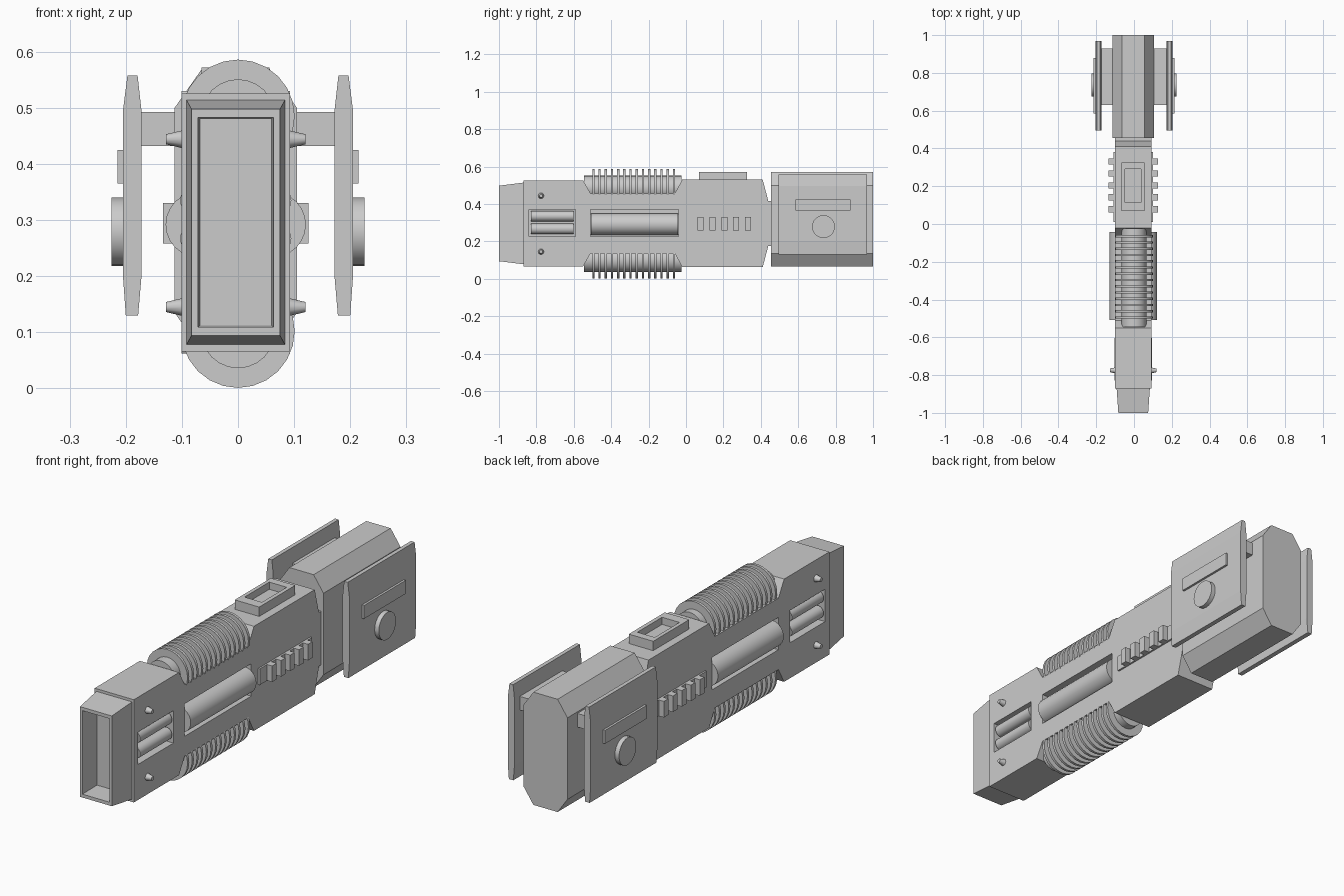
import bpy, bmesh, math
from mathutils import Matrix, Vector

if "Cube" in bpy.data.objects:
    bpy.data.objects.remove(bpy.data.objects["Cube"])

CX = -0.004   # hull sits slightly off the centre line
CZ = 0.296    # height of the long axis


def finish(name, bm, smooth=False):
    bmesh.ops.recalc_face_normals(bm, faces=bm.faces[:])
    me = bpy.data.meshes.new(name)
    bm.to_mesh(me)
    bm.free()
    ob = bpy.data.objects.new(name, me)
    bpy.context.collection.objects.link(ob)
    if smooth:
        bpy.context.view_layer.objects.active = ob
        ob.select_set(True)
        bpy.ops.object.shade_smooth_by_angle(angle=math.radians(35))
        ob.select_set(False)
    return ob


def box(name, x, y, z):
    bm = bmesh.new()
    size = Vector((x[1] - x[0], y[1] - y[0], z[1] - z[0]))
    mid = Vector((x[0] + x[1], y[0] + y[1], z[0] + z[1])) / 2
    bmesh.ops.create_cube(bm, size=1, matrix=Matrix.Translation(mid) @ Matrix.Diagonal(size).to_4x4())
    return finish(name, bm)


def cyl(name, c, r, depth, axis, r2=None, seg=24, smooth=True):
    bm = bmesh.new()
    rot = Matrix.Rotation(math.pi / 2, 4, 'Y') if axis == 'X' else Matrix.Rotation(-math.pi / 2, 4, 'X')
    bmesh.ops.create_cone(bm, cap_ends=True, segments=seg, radius1=r, radius2=r if r2 is None else r2,
                          depth=depth, matrix=Matrix.Translation(c) @ rot)
    return finish(name, bm, smooth)


def prism(name, pts, to3d, a, b):
    """Extrude a closed profile between positions a and b."""
    bm = bmesh.new()
    va, vb = ([bm.verts.new(to3d(p, t)) for p in pts] for t in (a, b))
    bm.faces.new(va)
    bm.faces.new(vb)
    n = len(pts)
    for i in range(n):
        bm.faces.new((va[i], va[(i + 1) % n], vb[(i + 1) % n], vb[i]))
    return finish(name, bm)


def along_x(p, t):
    return (t, p[0], p[1])


def along_y(p, t):
    return (p[0], t, p[1])


def cut(ob, cutters):
    for c in cutters:
        m = ob.modifiers.new('recess', 'BOOLEAN')
        m.operation, m.object, m.solver = 'DIFFERENCE', c, 'EXACT'
        c.hide_render = True
        bpy.context.view_layer.objects.active = ob
        bpy.ops.object.modifier_apply(modifier=m.name)
        bpy.data.objects.remove(c)


def span(s, a, b, c=CX):
    return tuple(sorted((c + s * a, c + s * b)))


# Main hull: side profile mirrored about the long axis, with slots in both flanks
half = [(-0.87, 0.23), (-0.55, 0.23), (-0.51, 0.16), (-0.06, 0.16), (-0.02, 0.234),
        (0.41, 0.234), (0.44, 0.12), (0.47, 0.12)]
profile = [(y, CZ + h) for y, h in half] + [(y, CZ - h) for y, h in reversed(half)]
HW = 0.097
hull = prism('main_hull', profile, along_x, CX - HW, CX + HW)
slots = []
for s in (-1, 1):
    slots.append(box('slot_cutter', span(s, HW - 0.04, 0.2), (-0.51, -0.04), (0.225, 0.37)))
    slots.append(box('slot_cutter', span(s, HW - 0.04, 0.2), (-0.84, -0.59), (0.225, 0.37)))
cut(hull, slots)

# Tapered nozzle with a rectangular opening
bm = bmesh.new()
rings = [(0.088, 0.218, -0.87), (0.079, 0.202, -1.0), (0.067, 0.187, -1.0), (0.064, 0.184, -0.9)]
loops = [[bm.verts.new((CX + sx * w, y, CZ + sz * h)) for sx, sz in ((-1, -1), (1, -1), (1, 1), (-1, 1))]
         for w, h, y in rings]
for a, b in zip(loops, loops[1:]):
    for i in range(4):
        bm.faces.new((a[i], a[(i + 1) % 4], b[(i + 1) % 4], b[i]))
bm.faces.new(loops[0])
bm.faces.new(loops[-1])
finish('nozzle', bm)

# Finned coolers above and below
for label, z in (('upper', 0.485), ('lower', 0.102)):
    cyl(label + '_cooler_core', (0, -0.285, z), 0.066, 0.52, 'Y')
    for i in range(14):
        cyl(label + '_cooler_fin', (0, -0.495 + i * 0.0331, z), 0.101, 0.012, 'Y')

# Chamfered rear block
oct_half = [(0.06, 0.26), (0.109, 0.19), (0.109, -0.175), (0.06, -0.245)]
octagon = [(CX + x, 0.31 + z) for x, z in oct_half] + [(CX - x, 0.31 + z) for x, z in reversed(oct_half)]
prism('rear_block', octagon, along_y, 0.455, 1.0)

# Raised frame on top
frame = box('top_frame', (-0.065, 0.056), (0.07, 0.325), (0.52, 0.572))
cut(frame, [box('frame_cutter', (-0.048, 0.038), (0.115, 0.29), (0.54, 0.7))])

# Flank details, both sides
for s, side in ((-1, 'left'), (1, 'right')):
    cyl(side + '_long_tube', (CX + s * 0.067, -0.275, 0.292), 0.058, 0.465, 'Y')
    for z in (0.267, 0.335):
        cyl(side + '_short_tube', (CX + s * 0.071, -0.715, z), 0.028, 0.225, 'Y')
    for z in (0.145, 0.444):
        x = CX + s * 0.107
        r = (0.017, 0.009) if s > 0 else (0.009, 0.017)
        cyl(side + '_stud', (x, -0.775, z), r[0], 0.034, 'X', r2=r[1], seg=12)
    box(side + '_rib_base', span(s, 0.08, 0.105), (0.01, 0.38), (0.258, 0.33))
    for i in range(5):
        y = 0.078 + i * 0.0635
        box(side + '_rib', span(s, 0.08, 0.13), (y - 0.016, y + 0.016), (0.258, 0.33))

    # Side shield with strut, strip and disc
    box(side + '_shield_strut', span(s, 0.09, 0.18, 0), (0.63, 0.93), (0.432, 0.493))
    edge = [(0.178, 0.13), (0.2, 0.13), (0.205, 0.2), (0.205, 0.495),
            (0.197, 0.558), (0.179, 0.558), (0.172, 0.495), (0.172, 0.2)]
    prism(side + '_shield', [(s * x, z) for x, z in edge], along_y, 0.495, 0.968)
    box(side + '_shield_strip', span(s, 0.19, 0.215, 0), (0.585, 0.88), (0.365, 0.425))
    cyl(side + '_shield_disc', (s * 0.21, 0.735, 0.279), 0.061, 0.031, 'X')
